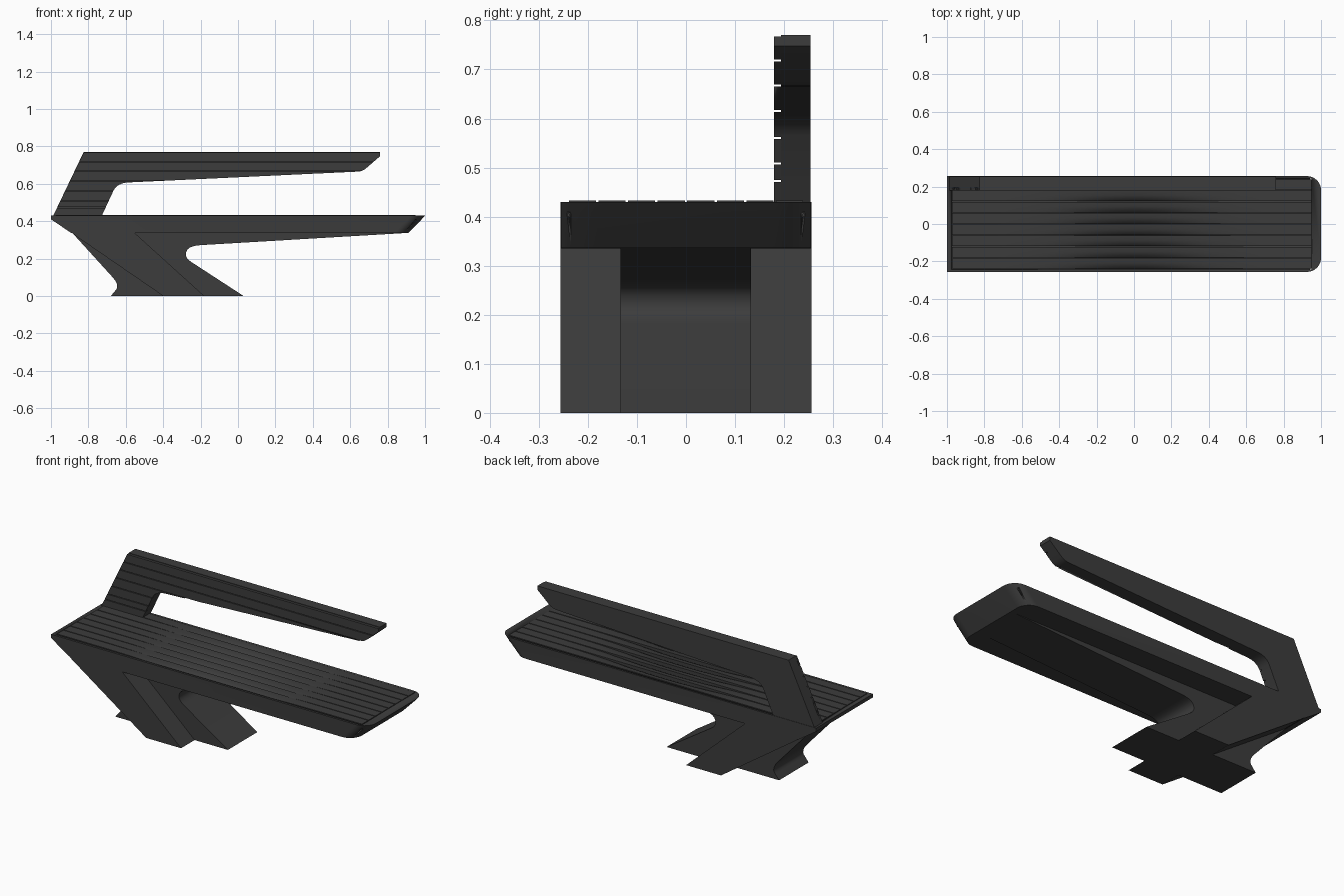
import bpy, bmesh, math

cube = bpy.data.objects.get("Cube")
if cube:
    bpy.data.objects.remove(cube)

grey = bpy.data.materials.new("charcoal grey")
grey.use_nodes = True
colour = (0.045, 0.045, 0.045, 1)
grey.diffuse_color = colour
grey.node_tree.nodes["Principled BSDF"].inputs["Base Color"].default_value = colour


def finish(name, bm, angle=30):
    bmesh.ops.recalc_face_normals(bm, faces=bm.faces)
    mesh = bpy.data.meshes.new(name)
    bm.to_mesh(mesh)
    bm.free()
    mesh.materials.append(grey)
    ob = bpy.data.objects.new(name, mesh)
    bpy.context.scene.collection.objects.link(ob)
    bpy.ops.object.select_all(action='DESELECT')
    ob.select_set(True)
    bpy.context.view_layer.objects.active = ob
    bpy.ops.object.shade_smooth_by_angle(angle=math.radians(angle))
    return ob


def loft(name, rings, angle=30):
    """Skin a stack of closed rings and cap both ends."""
    bm = bmesh.new()
    rows = [[bm.verts.new(p) for p in ring] for ring in rings]
    for a, b in zip(rows, rows[1:]):
        for i in range(len(a)):
            j = (i + 1) % len(a)
            bm.faces.new((a[i], a[j], b[j], b[i]))
    bm.faces.new(rows[0])
    bm.faces.new(rows[-1])
    return finish(name, bm, angle)


def slab(name, profile, y0, y1):
    return loft(name, [[(x, y, z) for x, z in profile] for y in (y0, y1)])


def bend(a, c, b, n=6):
    """Points along a soft corner from a to b around c."""
    return [tuple((1 - t) ** 2 * p + 2 * t * (1 - t) * q + t * t * r
                  for p, q, r in zip(a, c, b))
            for t in (i / n for i in range(n + 1))]


def cut(target, boxes, name):
    """Subtract boxes given as (min corner, max corner)."""
    bm = bmesh.new()
    for lo, hi in boxes:
        made = bmesh.ops.create_cube(bm, size=1)["verts"]
        for v in made:
            v.co = [(a + b) / 2 + c * (b - a) for a, b, c in zip(lo, hi, v.co)]
    cutter = finish(name, bm)
    cutter.hide_render = True
    cutter.hide_viewport = True
    mod = target.modifiers.new("cut", 'BOOLEAN')
    mod.operation = 'DIFFERENCE'
    mod.solver = 'EXACT'
    mod.object = cutter


# Seat shell: square at one end, rounded and undercut at the other
W = 0.256


def seat_ring(left, right, z, r=0.075):
    pts = [(left, W), (left, -W)]
    for cy, start in ((-W + r, -90), (W - r, 0)):
        for k in range(9):
            a = math.radians(start + k * 90 / 8)
            pts.append((right - r + r * math.cos(a), cy + r * math.sin(a)))
    return [(x, y, z) for x, y in pts]


seat = loft("seat_shell", [seat_ring(-0.89, 0.91, 0.336),
                           seat_ring(-1, 0.982, 0.41),
                           seat_ring(-1, 1, 0.43)])
cut(seat, [((-0.975, -0.242, 0.4), (0.95, 0.242, 0.5))], "seat_pocket_cutter")

# Seat slats: front edge rolls down towards the middle of the length
pitch, gap, steps = 0.0603, 0.005, 40
for i in range(8):
    y0 = -0.2412 + i * pitch + gap / 2
    rings = []
    for k in range(steps + 1):
        x = -0.974 + k * 1.923 / steps
        sag = 0.022 * math.exp(-(x / 0.33) ** 2)
        ring = [(x, y0 + f * (pitch - gap), 0.433 - drop * sag)
                for f, drop in ((0, 1), (0.12, 0.7), (0.3, 0.35), (0.55, 0.1), (1, 0))]
        ring += [(x, y0 + pitch - gap, 0.398), (x, y0, 0.398)]
        rings.append(ring)
    loft("seat_slat", rings, 40)

# Central base: tapered beam flowing into a slanted foot
base = [(-0.89, 0.34), (-0.87, 0.32)]
base += bend((-0.67, 0.1), (-0.63, 0.055), (-0.655, 0.03)) + [(-0.68, 0), (0.03, 0)]
base += bend((-0.25, 0.182), (-0.29, 0.208), (-0.275, 0.24), 5)
base += bend((-0.275, 0.24), (-0.265, 0.268), (-0.2, 0.272), 5)[1:]
base += [(0.9, 0.337), (0.9, 0.34)]
slab("central_base", base, -0.134, 0.132)

# Outer slanted legs on both sides
leg = [(-0.89, 0.34), (-0.87, 0.323), (-0.4, 0), (-0.18, 0), (-0.55, 0.335), (-0.55, 0.34)]
for name, y0, y1 in (("front_leg", -W, -0.13), ("back_leg", 0.13, W)):
    slab(name, leg, y0, y1)

# Backrest: slanted post with a long cantilevered rail
back = [(-0.99, 0.425), (-0.825, 0.77), (0.76, 0.77), (0.76, 0.748)]
back += bend((0.685, 0.683), (0.665, 0.666), (0.64, 0.665), 4)
back += bend((-0.59, 0.607), (-0.645, 0.603), (-0.665, 0.565))
back += [(-0.73, 0.425)]
slab("backrest_frame", back, 0.194, 0.254)

# Front cladding of the backrest, split into boards by grooves
cladding = slab("backrest_boards",
                [(x, min(z, 0.767)) for x, z in back], 0.179, 0.196)
grooves = [(z, 1) for z in (0.473, 0.508, 0.56, 0.615, 0.667, 0.718)]
cut(cladding, [((-1.1, 0.15, z - 0.002), (1.1, 0.1945, z + 0.002)) for z, _ in grooves],
    "backrest_groove_cutter")
